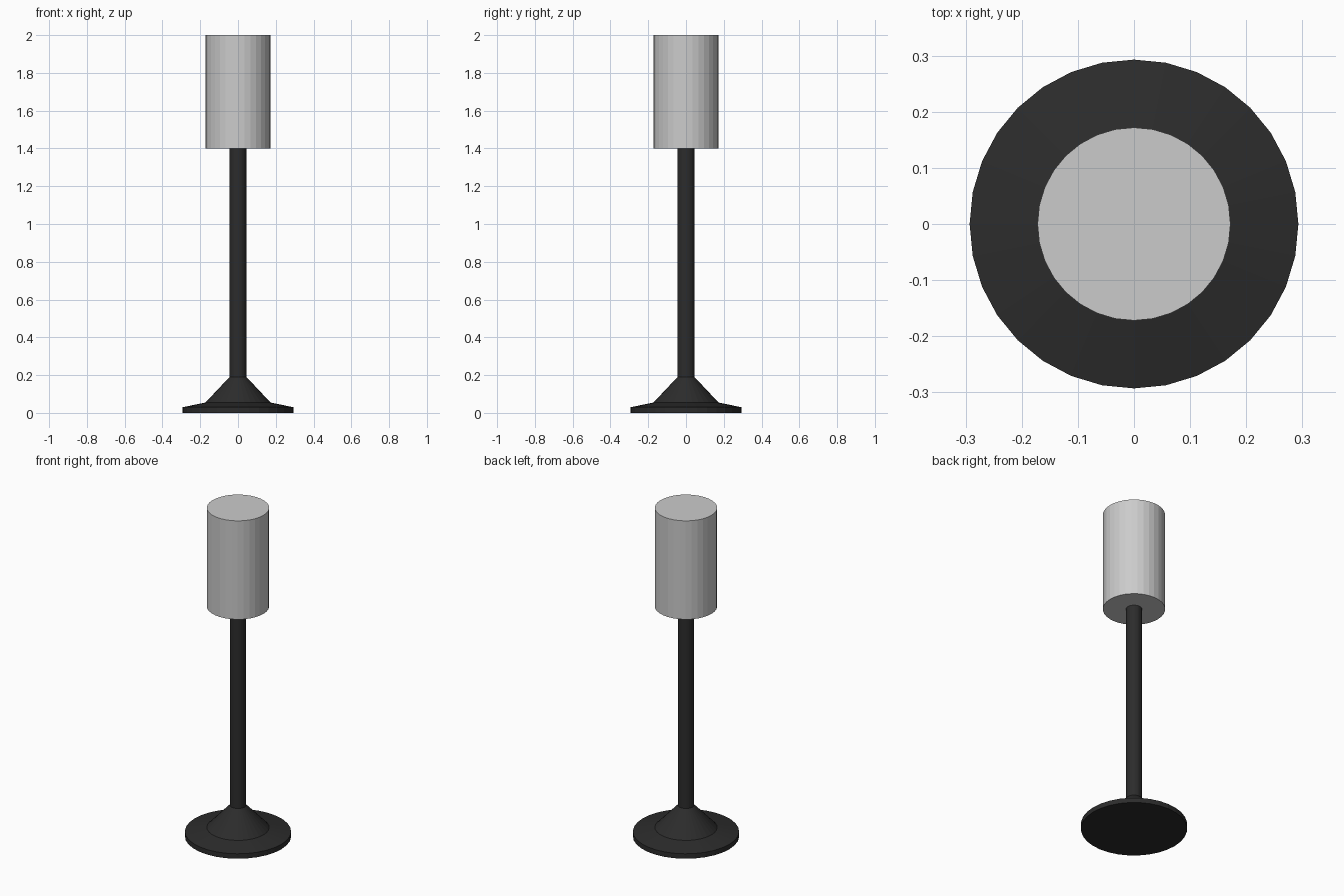
import bpy, bmesh, math

if "Cube" in bpy.data.objects:
    bpy.data.objects.remove(bpy.data.objects["Cube"])

SIDES = 32


def turned(name, profile, material=None):
    """Closed solid of revolution from (radius, height) pairs, bottom to top."""
    bm = bmesh.new()
    rings = [[bm.verts.new((r * math.cos(2 * math.pi * i / SIDES),
                            r * math.sin(2 * math.pi * i / SIDES), z))
              for i in range(SIDES)] for r, z in profile]
    for low, high in zip(rings, rings[1:]):
        for i in range(SIDES):
            j = (i + 1) % SIDES
            bm.faces.new((low[i], low[j], high[j], high[i]))
    bm.faces.new(rings[0][::-1])
    bm.faces.new(rings[-1])
    mesh = bpy.data.meshes.new(name)
    bm.to_mesh(mesh)
    bm.free()
    if material:
        mesh.materials.append(material)
    obj = bpy.data.objects.new(name, mesh)
    bpy.context.collection.objects.link(obj)
    return obj


black = bpy.data.materials.new("black")
black.diffuse_color = (0.025, 0.025, 0.025, 1)
black.use_nodes = True
black.node_tree.nodes["Principled BSDF"].inputs["Base Color"].default_value = black.diffuse_color

# Flared foot running up into the pole
turned("base_and_pole",
       [(0.293, 0), (0.293, 0.03), (0.172, 0.055), (0.045, 0.19), (0.045, 1.4)], black)

# Closed drum shade
turned("lamp_shade", [(0.172, 1.4), (0.172, 2.0)])
